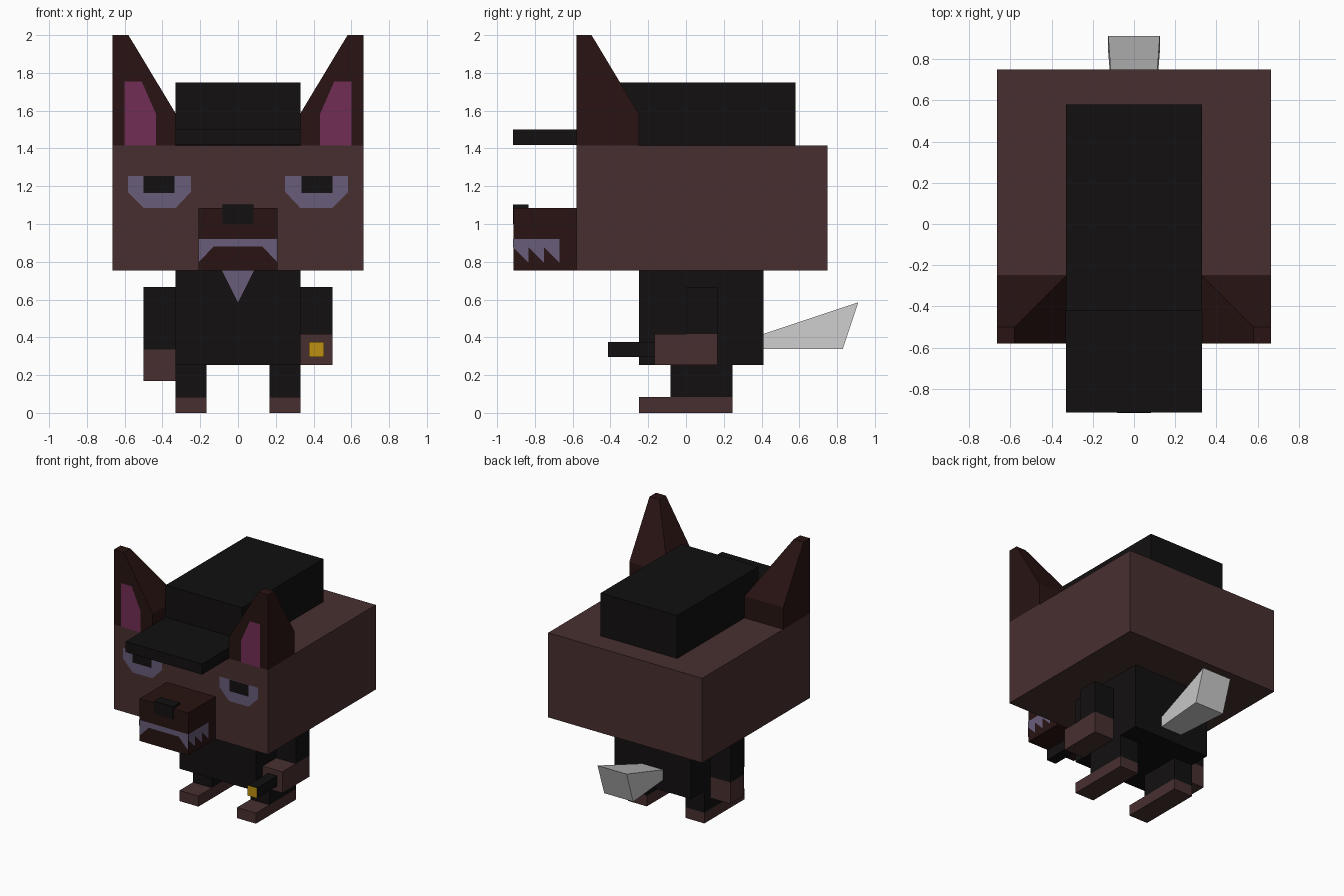
import bpy
from mathutils import Vector

if "Cube" in bpy.data.objects:
    bpy.data.objects.remove(bpy.data.objects["Cube"])


def material(name, rgb):
    m = bpy.data.materials.new(name)
    m.diffuse_color = (*rgb, 1)
    m.use_nodes = True
    m.node_tree.nodes["Principled BSDF"].inputs["Base Color"].default_value = m.diffuse_color
    return m


BROWN = material("brown_fur", (0.065, 0.028, 0.029))
DARK = material("dark_fur", (0.021, 0.007, 0.006))
BLACK = material("black_cloth", (0.006, 0.005, 0.0055))
LILAC = material("lilac", (0.14, 0.107, 0.19))
PINK = material("pink", (0.17, 0.026, 0.09))
GOLD = material("gold", (0.51, 0.28, 0.006))


def mesh_object(name, verts, faces, mat=None):
    me = bpy.data.meshes.new(name)
    me.from_pydata(verts, [], faces)
    ob = bpy.data.objects.new(name, me)
    bpy.context.collection.objects.link(ob)
    if mat:
        me.materials.append(mat)
    return ob


def loft(name, rings, mat=None):
    """Closed solid through a stack of four-cornered rings."""
    verts = [v for r in rings for v in r]
    n = len(rings)
    faces = [(3, 2, 1, 0), tuple(range(4 * n - 4, 4 * n))]
    for k in range(n - 1):
        for i in range(4):
            j = (i + 1) % 4
            faces.append((4 * k + i, 4 * k + j, 4 * k + 4 + j, 4 * k + 4 + i))
    return mesh_object(name, verts, faces, mat)


def rect(x0, x1, y0, y1, z):
    return [(x0, y0, z), (x1, y0, z), (x1, y1, z), (x0, y1, z)]


def box(name, x, y, z, mat=None):
    return loft(name, [rect(*x, *y, z[0]), rect(*x, *y, z[1])], mat)


def patch(name, pts, facing, mat):
    """Flat coloured face turned towards the given direction."""
    ob = mesh_object(name, pts, [tuple(range(len(pts)))], mat)
    if ob.data.polygons[0].normal.dot(Vector(facing)) < 0:
        ob.data.flip_normals()
    return ob


def front_patch(name, pts, y, mat):
    return patch(name, [(x, y - 0.003, z) for x, z in pts], (0, -1, 0), mat)


def mirror(ob):
    ob.modifiers.new("mirror", "MIRROR").use_clip = False
    return ob


# Head, snout and nose
box("head", (-0.665, 0.665), (-0.58, 0.75), (0.755, 1.415), BROWN)
box("snout", (-0.21, 0.21), (-0.913, -0.58), (0.755, 1.085), DARK)
box("nose", (-0.083, 0.083), (-0.917, -0.835), (1.0, 1.102), BLACK)

# Cap with brim
box("cap", (-0.33, 0.33), (-0.42, 0.58), (1.415, 1.75), BLACK)
box("cap_brim", (-0.33, 0.33), (-0.915, -0.42), (1.417, 1.5), BLACK)

# Ears: square base tapering to the outer front corner
mirror(loft("ears", [rect(0.33, 0.665, -0.58, -0.25, 1.415),
                     rect(0.33, 0.665, -0.58, -0.25, 1.585),
                     rect(0.58, 0.665, -0.58, -0.5, 2.0)], DARK))
mirror(front_patch("inner_ears", [(0.435, 1.415), (0.6, 1.415), (0.6, 1.755),
                                  (0.51, 1.755), (0.435, 1.585)], -0.58, PINK))

# Eyes
mirror(front_patch("eyes", [(0.25, 1.255), (0.25, 1.17), (0.33, 1.085),
                            (0.5, 1.085), (0.583, 1.17), (0.583, 1.255)], -0.58, LILAC))
mirror(front_patch("pupils", [(0.335, 1.165), (0.5, 1.165), (0.5, 1.255),
                              (0.335, 1.255)], -0.583, BLACK))

# Teeth on the front and sides of the snout
front_patch("front_teeth", [(-0.21, 0.92), (-0.21, 0.795), (-0.13, 0.88),
                            (0.13, 0.88), (0.21, 0.795), (0.21, 0.92)], -0.913, LILAC)
zigzag = [(-0.915, 0.92)]
for k in range(3):
    y = -0.915 + k * 0.082
    zigzag += [(y, 0.875), (y + 0.082, 0.793)]
zigzag.append((-0.669, 0.92))
mirror(patch("side_teeth", [(0.213, y, z) for y, z in zigzag], (1, 0, 0), LILAC))

# Body and shirt front
box("body", (-0.33, 0.33), (-0.25, 0.41), (0.253, 0.755), BLACK)
front_patch("shirt_front", [(-0.085, 0.755), (0, 0.585), (0.085, 0.755)], -0.25, LILAC)

# Legs and feet
mirror(box("legs", (0.167, 0.33), (-0.083, 0.245), (0.083, 0.253), BLACK))
mirror(box("feet", (0.167, 0.33), (-0.25, 0.245), (0, 0.083), BROWN))

# Hanging left arm
box("left_sleeve", (-0.5, -0.33), (0, 0.167), (0.335, 0.667), BLACK)
box("left_hand", (-0.5, -0.33), (0, 0.167), (0.168, 0.335), BROWN)

# Bent right arm holding a gold-tipped rod
box("right_sleeve", (0.33, 0.5), (0, 0.167), (0.418, 0.667), BLACK)
box("right_hand", (0.33, 0.5), (-0.167, 0.167), (0.253, 0.418), BROWN)
box("rod", (0.375, 0.455), (-0.413, -0.167), (0.295, 0.375), BLACK)
front_patch("rod_tip", [(0.375, 0.295), (0.455, 0.295), (0.455, 0.375),
                        (0.375, 0.375)], -0.413, GOLD)

# Tail, widening towards the raised end
loft("tail", [[(-0.09, 0.41, 0.338), (0.09, 0.41, 0.338),
               (0.09, 0.41, 0.418), (-0.09, 0.41, 0.418)][::-1],
              [(-0.125, 0.83, 0.338), (0.125, 0.83, 0.338),
               (0.125, 0.912, 0.585), (-0.125, 0.912, 0.585)][::-1]])
